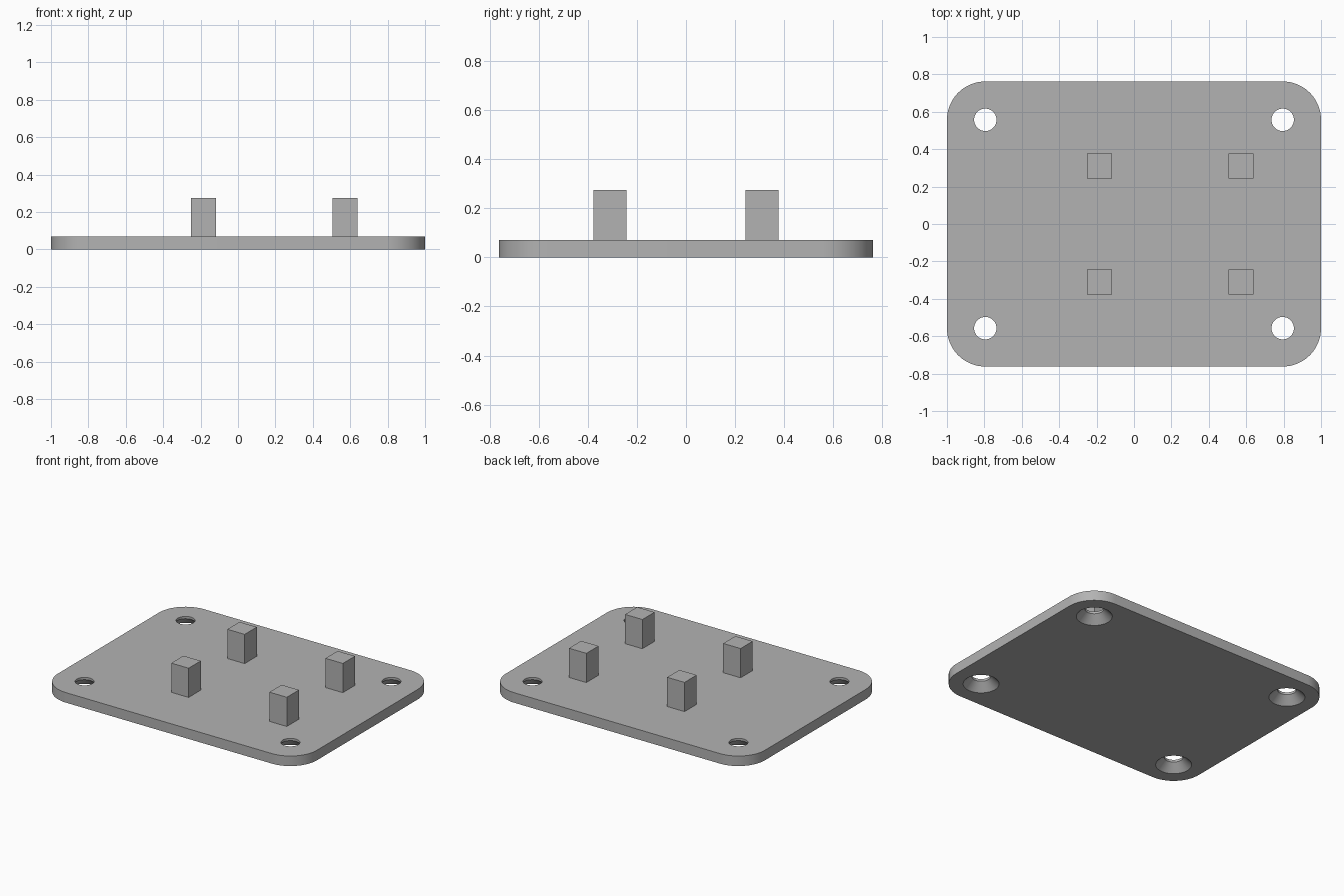
import bpy, bmesh, math
from mathutils import Matrix

if "Cube" in bpy.data.objects:
    bpy.data.objects.remove(bpy.data.objects["Cube"])

HALF_X, HALF_Y, THICK, CORNER = 1.0, 0.762, 0.07, 0.205
HOLE_X, HOLE_Y = HALF_X - CORNER, HALF_Y - CORNER
HOLE_R, SINK_R, SINK_TOP = 0.06, 0.114, 0.054
PEG, PEG_TOP = 0.134, 0.274

grey = bpy.data.materials.new("plain grey")
grey.use_nodes = True
colour = (0.45, 0.45, 0.45, 1)
grey.diffuse_color = colour
grey.node_tree.nodes["Principled BSDF"].inputs["Base Color"].default_value = colour


def make_object(name, bm):
    bmesh.ops.recalc_face_normals(bm, faces=bm.faces)
    mesh = bpy.data.meshes.new(name)
    bm.to_mesh(mesh)
    bm.free()
    mesh.materials.append(grey)
    obj = bpy.data.objects.new(name, mesh)
    bpy.context.collection.objects.link(obj)
    return obj


# Base plate: rounded rectangle outline, extruded upward
bm = bmesh.new()
outline = []
steps = 16
for quarter, (sx, sy) in enumerate([(1, 1), (-1, 1), (-1, -1), (1, -1)]):
    for i in range(steps + 1):
        a = math.pi / 2 * (quarter + i / steps)
        outline.append(bm.verts.new((sx * HOLE_X + CORNER * math.cos(a),
                                     sy * HOLE_Y + CORNER * math.sin(a), 0)))
face = bm.faces.new(outline)
ext = bmesh.ops.extrude_face_region(bm, geom=[face])
top = [g for g in ext["geom"] if isinstance(g, bmesh.types.BMVert)]
bmesh.ops.translate(bm, verts=top, vec=(0, 0, THICK))
plate = make_object("base_plate", bm)

# Countersunk screw holes, wide at the underside: one stacked-ring cutter each
bm = bmesh.new()
slope = (SINK_R - HOLE_R) / SINK_TOP
rings = [(SINK_R + 0.02 * slope, -0.02), (HOLE_R, SINK_TOP), (HOLE_R, THICK + 0.02)]
sides = 48
for sx in (-1, 1):
    for sy in (-1, 1):
        loops = [[bm.verts.new((sx * HOLE_X + r * math.cos(math.tau * i / sides),
                                sy * HOLE_Y + r * math.sin(math.tau * i / sides), z))
                  for i in range(sides)] for r, z in rings]
        bm.faces.new(loops[0])
        bm.faces.new(loops[-1])
        for low, high in zip(loops, loops[1:]):
            for i in range(sides):
                j = (i + 1) % sides
                bm.faces.new((low[i], low[j], high[j], high[i]))
cutter = make_object("hole_cutter", bm)
cutter.hide_render = True

cut = plate.modifiers.new("screw_holes", "BOOLEAN")
cut.operation = "DIFFERENCE"
cut.solver = "EXACT"
cut.object = cutter
bpy.context.view_layer.objects.active = plate
plate.select_set(True)
bpy.ops.object.modifier_apply(modifier=cut.name)
bpy.data.objects.remove(cutter)
bpy.ops.object.shade_smooth_by_angle(angle=math.radians(30))

# Four square pegs standing on the plate, set off towards the left
for side, x in (("right", -0.185), ("left", 0.573)):
    for end, y in (("front", -0.309), ("back", 0.309)):
        bm = bmesh.new()
        bmesh.ops.create_cube(bm, size=1, matrix=Matrix.Translation((x, y, (THICK + PEG_TOP) / 2))
                              @ Matrix.Diagonal((PEG, PEG, PEG_TOP - THICK, 1)))
        make_object(f"{end}_{side}_peg", bm)
